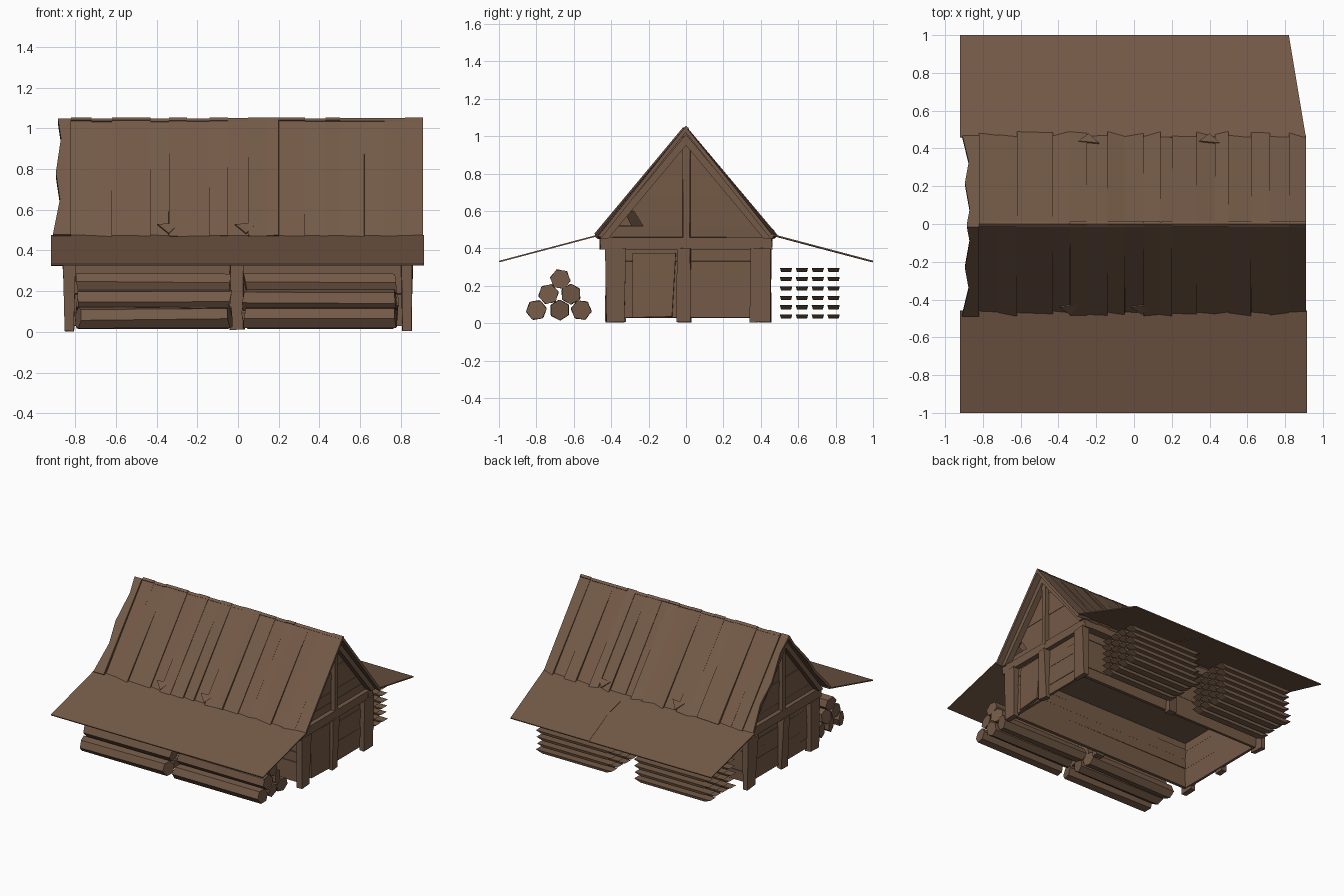
import bpy, bmesh, math, random
from mathutils import Vector

if "Cube" in bpy.data.objects:
    bpy.data.objects.remove(bpy.data.objects["Cube"])

random.seed(4)
wood = bpy.data.materials.new("brown_wood")
wood.diffuse_color = (0.174, 0.102, 0.063, 1)
wood.use_nodes = True
wood.node_tree.nodes["Principled BSDF"].inputs["Base Color"].default_value = wood.diffuse_color


def rnd(a):
    return random.uniform(-a, a)


def finish(bm, name):
    bmesh.ops.recalc_face_normals(bm, faces=bm.faces)
    me = bpy.data.meshes.new(name)
    bm.to_mesh(me)
    bm.free()
    me.materials.append(wood)
    ob = bpy.data.objects.new(name, me)
    bpy.context.collection.objects.link(ob)
    return ob


def panel(name, pts, thick):
    """Flat board: a polygon thickened to its back side."""
    pts = [Vector(p) for p in pts]
    n = (pts[1] - pts[0]).cross(pts[2] - pts[0]).normalized() * -thick
    bm = bmesh.new()
    a = [bm.verts.new(p) for p in pts]
    b = [bm.verts.new(p + n) for p in pts]
    bm.faces.new(a)
    bm.faces.new(b[::-1])
    for i in range(len(a)):
        j = (i + 1) % len(a)
        bm.faces.new((a[i], b[i], b[j], a[j]))
    return finish(bm, name)


def box(name, x0, x1, y0, y1, z0, z1, jitter=0.0, undercut=0.0, side_cut=0.0):
    """Box with uneven corners; the cuts shorten its lower side in x and y."""
    bm = bmesh.new()
    bmesh.ops.create_cube(bm, size=1)
    for v in bm.verts:
        low = v.co.z < 0
        length = x1 - x0 - (2 * undercut if low else 0)
        width = y1 - y0 - (2 * side_cut if low else 0)
        v.co = ((x0 + x1) / 2 + v.co.x * length + rnd(jitter),
                (y0 + y1) / 2 + v.co.y * width + rnd(jitter),
                (z0 + z1) / 2 + v.co.z * (z1 - z0) + rnd(jitter) * 0.5)
    return finish(bm, name)


def log(name, x0, x1, y, z, r, turn):
    """Six-sided log along x with slanted ends."""
    bm = bmesh.new()
    rings = []
    for x in (x0, x1):
        t, sy, sz = turn + rnd(0.12), rnd(0.3), rnd(0.2)
        ring = []
        for k in range(6):
            dy, dz = r * math.cos(t + k * math.pi / 3), r * math.sin(t + k * math.pi / 3)
            ring.append(bm.verts.new((x + sy * dy + sz * dz, y + dy, z + dz)))
        rings.append(ring)
    bm.faces.new(rings[0])
    bm.faces.new(rings[1][::-1])
    for k in range(6):
        j = (k + 1) % 6
        bm.faces.new((rings[0][k], rings[0][j], rings[1][j], rings[1][k]))
    return finish(bm, name)


# Roof boards on both slopes
cuts = [-0.82, -0.72, -0.62, -0.43, -0.34, -0.25, -0.14, -0.05, 0.05, 0.14,
        0.20, 0.33, 0.43, 0.50, 0.62, 0.72, 0.82, 0.91]
for s in (-1, 1):
    for a, b in zip(cuts, cuts[1:]):
        lift = random.uniform(0, 0.008)
        e0, e1 = 0.478 + rnd(0.012), 0.478 + rnd(0.012)
        pts = [(a, s * e0, 0.465 + lift), (b, s * e1, 0.465 + lift + rnd(0.006)),
               (b, 0, 1.047 + lift), (a, 0, 1.047 + lift)]
        panel("roof_board", pts if s < 0 else pts[::-1], 0.02)
    # ragged board at the left edge
    edge = [(-0.885, 0.0), (-0.87, 0.08), (-0.895, 0.22), (-0.875, 0.33), (-0.91, 0.475)]
    pts = [(x, s * y, 1.035 - y * 1.2) for x, y in edge]
    pts += [(-0.82, s * 0.475, 0.465), (-0.82, 0, 1.035)]
    panel("ragged_roof_board", pts if s < 0 else pts[::-1], 0.02)

# Lifted splinters along the eaves
for x, s in ((-0.34, -1), (0.04, -1), (-0.24, 1), (0.40, 1)):
    pts = [(x - 0.055, s * 0.44, 0.53), (x, s * 0.48, 0.485), (x + 0.055, s * 0.43, 0.535)]
    panel("roof_splinter", pts if s < 0 else pts[::-1], 0.008)

# Side awnings
panel("front_awning", [(-0.92, -1, 0.333), (0.915, -1, 0.333),
                       (0.915, -0.46, 0.476), (-0.92, -0.46, 0.476)], 0.008)
panel("back_awning", [(0.82, 1, 0.334), (0.14, 1, 0.334), (0.19, 0.7, 0.413),
                      (0.19, 0.46, 0.477), (0.91, 0.46, 0.477)], 0.008)
panel("back_awning", [(0.145, 1, 0.332), (-0.92, 1, 0.332), (-0.92, 0.46, 0.475),
                      (0.19, 0.46, 0.475), (0.193, 0.7, 0.411)], 0.008)

# Long side walls of stacked boards, with posts and top beams
for s in (-1, 1):
    y = s * 0.385
    for i in range(5):
        z = 0.03 + i * 0.078
        box("side_wall_board", -0.81, 0.82, y - 0.013, y + 0.013, z, z + 0.079, 0.005)
    box("side_middle_post", -0.04, 0.03, s * 0.405 - 0.025, s * 0.405 + 0.025, 0.01, 0.42, 0.006)
    box("side_top_beam", -0.84, 0.85, s * 0.425 - 0.03, s * 0.425 + 0.03, 0.40, 0.46, 0.004)

# Flat ceiling between wall tops
box("ceiling", -0.80, 0.80, -0.385, 0.385, 0.395, 0.41)

# End walls, posts, gables and rafters
for e in (-1, 1):
    def span(a, b):
        return (min(e * a, e * b), max(e * a, e * b))
    for i in range(5):
        z = 0.03 + i * 0.075
        box("end_wall_board", *span(0.795, 0.815), -0.38, 0.38, z, z + 0.076, 0.004)
    for y0, y1 in ((-0.43, -0.325), (-0.05, 0.025), (0.345, 0.455)):
        box("end_post", *span(0.80, 0.86), y0, y1, 0.005, 0.40, 0.006, undercut=0.01)
    box("end_beam", *span(0.795, 0.85), -0.46, 0.46, 0.395, 0.46, 0.004)
    box("gable_post", *span(0.81, 0.85), -0.018, 0.022, 0.44, 1.0, 0.003)

    # gable boards, one left short to leave a broken gap
    rows = [0.45, 0.52, 0.60, 0.69, 0.78, 0.87, 0.95, 1.02]
    for z0, z1 in zip(rows, rows[1:]):
        w0, w1 = (1.03 - z0) * 0.80, (1.03 - z1) * 0.80
        l0, l1 = (-0.23, -0.28) if e > 0 and z0 == 0.52 else (-w0, -w1)
        x0, x1 = e * (0.82 + rnd(0.005)), e * (0.82 + rnd(0.005))
        pts = [(x0, l0, z0), (x0, w0, z0), (x1, w1, z1), (x1, l1, z1)]
        panel("gable_board", pts if e > 0 else pts[::-1], 0.018)

    # sloping rafters under the roof edge
    for s in (-1, 1):
        pts = [(e * 0.865, s * 0.462, 0.452), (e * 0.865, 0, 1.01),
               (e * 0.865, 0, 0.95), (e * 0.865, s * 0.415, 0.452)]
        panel("rafter", pts if s * e > 0 else pts[::-1], 0.045)

# Tilted broken slat inside the gable gap
panel("broken_slat", [(0.74, -0.28, 0.50), (0.74, -0.22, 0.50),
                      (0.815, -0.275, 0.61), (0.815, -0.32, 0.575)], 0.012)

# Leaning door
panel("door", [(0.835, -0.285, 0.03), (0.85, -0.075, 0.035),
               (0.835, -0.055, 0.375), (0.825, -0.285, 0.375)], 0.02)

# Log piles at the front
pile = [(-0.80, 0.07), (-0.675, 0.07), (-0.56, 0.07), (-0.735, 0.155), (-0.615, 0.155), (-0.672, 0.235)]
for x0, x1 in ((-0.785, -0.04), (0.035, 0.775)):
    for i, (y, z) in enumerate(pile):
        log("stacked_log", x0, x1, y, z, 0.055, 0.2 + i * 0.35)

# Plank stacks at the back, ends cut at a slant
for x0, x1 in ((-0.78, -0.13), (0.07, 0.72)):
    for r in range(6):
        for y in (0.535, 0.62, 0.705, 0.789):
            z = 0.035 + r * 0.05
            box("stacked_plank", x0 + rnd(0.008), x1 + rnd(0.008), y - 0.033, y + 0.033,
                z - 0.011, z + 0.011, undercut=0.05, side_cut=0.006)
